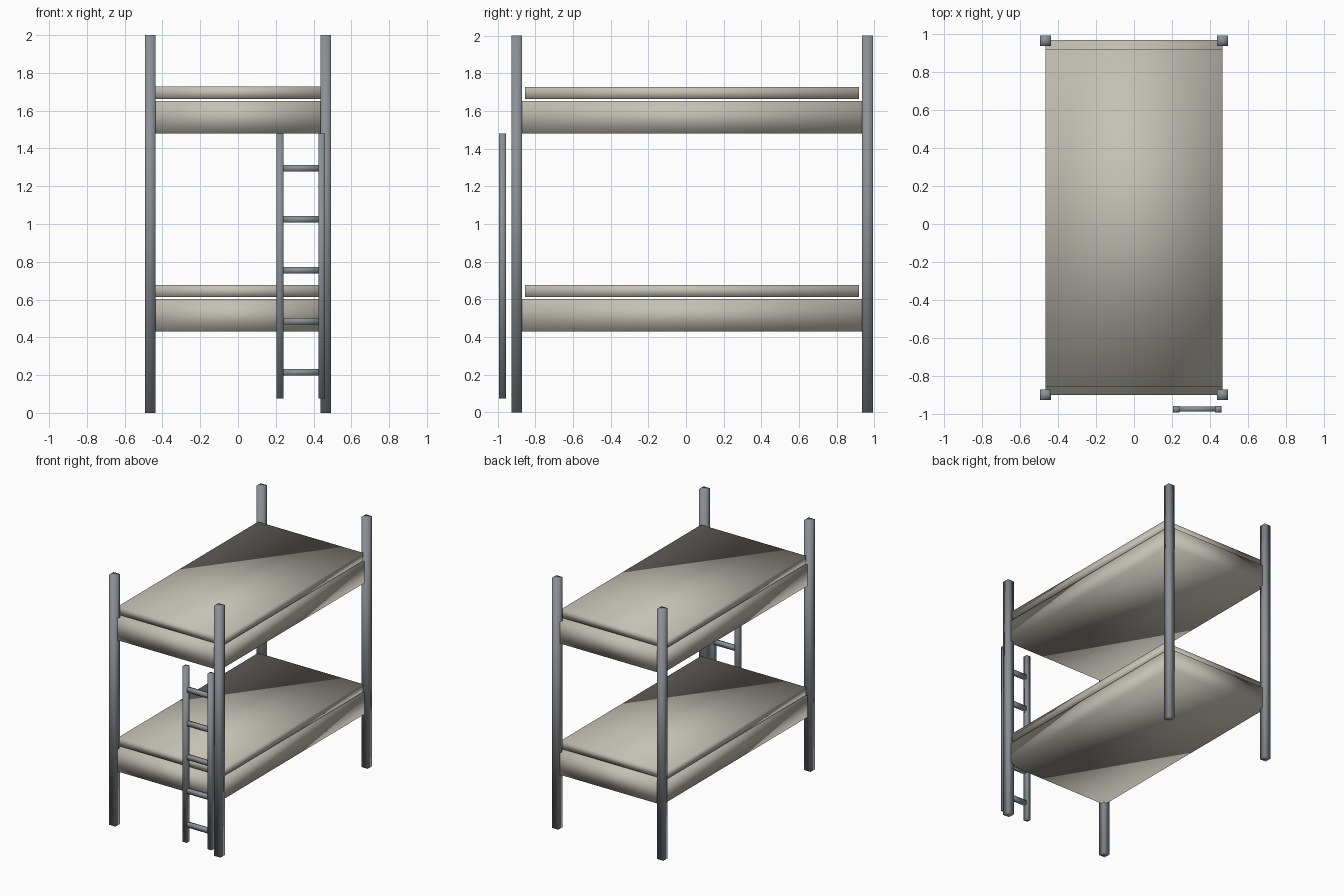
import bpy
import bmesh

cube = bpy.data.objects.get("Cube")
if cube:
    bpy.data.objects.remove(cube, do_unlink=True)


def material(name, color):
    m = bpy.data.materials.new(name)
    m.use_nodes = True
    m.diffuse_color = color
    m.node_tree.nodes["Principled BSDF"].inputs["Base Color"].default_value = color
    return m


steel = material("grey steel", (0.26, 0.28, 0.30, 1))
linen = material("beige linen", (0.55, 0.53, 0.46, 1))


def box(name, xs, ys, zs, mat):
    """Soft-shaded box spanning the given (min, max) ranges."""
    bm = bmesh.new()
    bmesh.ops.create_cube(bm, size=1)
    for v in bm.verts:
        v.co = [r[0] if c < 0 else r[1] for c, r in zip(v.co, (xs, ys, zs))]
    for f in bm.faces:
        f.smooth = True
    mesh = bpy.data.meshes.new(name)
    bm.to_mesh(mesh)
    bm.free()
    mesh.materials.append(mat)
    obj = bpy.data.objects.new(name, mesh)
    bpy.context.collection.objects.link(obj)
    return obj


def around(c, half):
    return (c - half, c + half)


FRONT, BACK, SIDE = -0.898, 0.963, 0.465

# Corner posts
for end, y in (("front", FRONT), ("back", BACK)):
    for side, x in (("left", SIDE), ("right", -SIDE)):
        box(f"{end}_{side}_post", around(x, 0.028), around(y, 0.028), (0, 2), steel)

# Bunks: deep base with a thin mattress floating just above
for level, z in (("lower", 0.43), ("upper", 1.48)):
    box(f"{level}_bed_base", (-SIDE, SIDE), (FRONT, BACK + 0.004), (z, z + 0.172), linen)
    box(f"{level}_mattress", (-SIDE, SIDE), (-0.855, 0.918), (z + 0.183, z + 0.247), linen)

# Ladder
LADDER_Y = -0.973
for side, x in (("left", 0.443), ("right", 0.222)):
    box(f"ladder_{side}_rail", around(x, 0.018), around(LADDER_Y, 0.018), (0.075, 1.48), steel)
for i in range(5):
    box(f"ladder_rung_{i + 1}", (0.222, 0.443), around(LADDER_Y, 0.013),
        around(0.215 + 0.27 * i, 0.018), steel)
